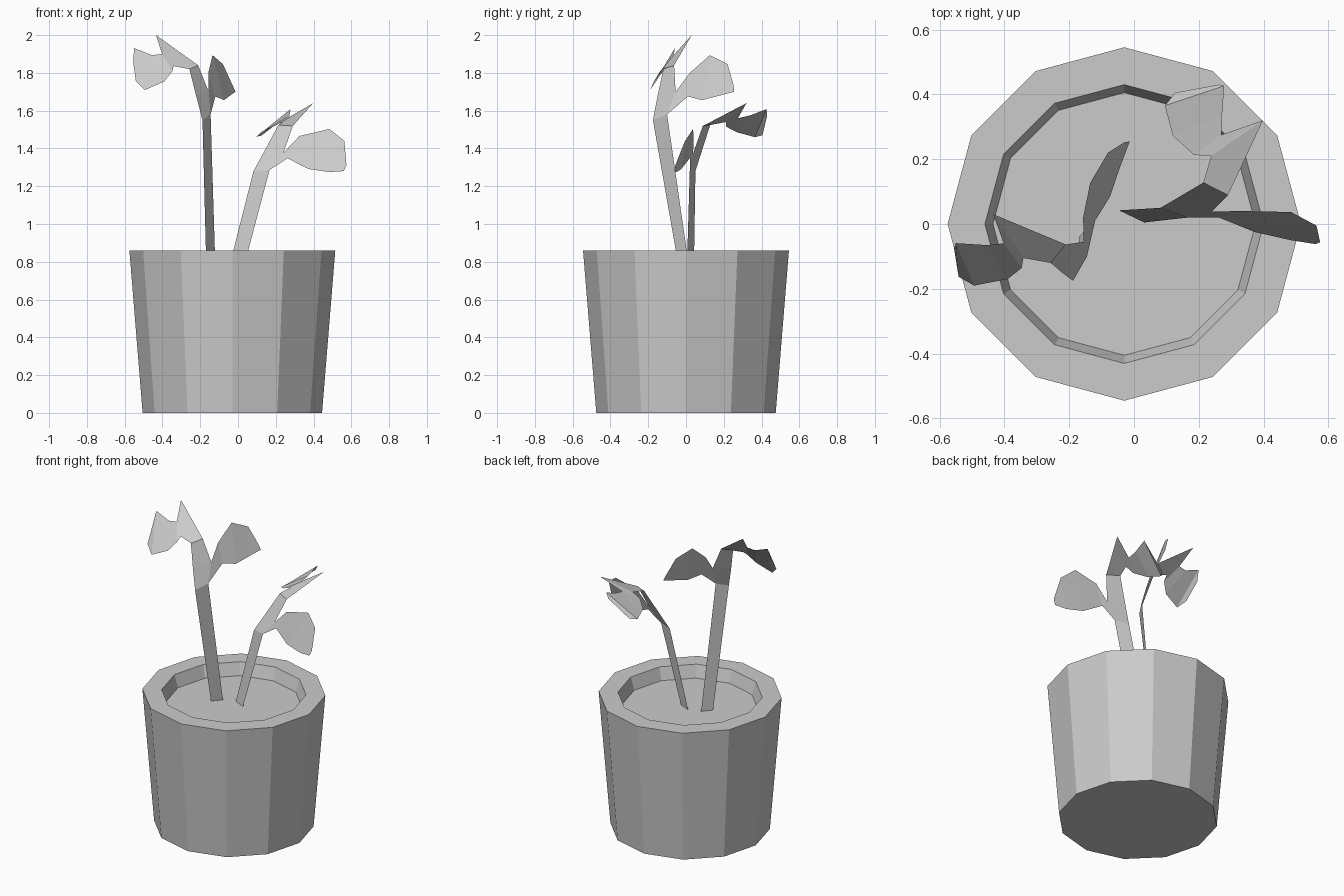
import bpy, bmesh
from math import sin, cos, pi

CX, SIDES = -0.03, 12


def make_object(name, bm):
    me = bpy.data.meshes.new(name)
    bm.to_mesh(me)
    bm.free()
    ob = bpy.data.objects.new(name, me)
    bpy.context.collection.objects.link(ob)
    return ob


def lathe(name, profile, cap_first):
    """Faceted revolve of (radius, z) points; optionally cap the first ring."""
    bm = bmesh.new()
    rings = [[bm.verts.new((CX + r * cos(2 * pi * i / SIDES), r * sin(2 * pi * i / SIDES), z))
              for i in range(SIDES)] for r, z in profile]
    for a, b in zip(rings, rings[1:]):
        for i in range(SIDES):
            j = (i + 1) % SIDES
            bm.faces.new((a[i], a[j], b[j], b[i]))
    if cap_first:
        bm.faces.new(rings[0][::-1])
    return make_object(name, bm)


def ribbon(name, left, right):
    """Thin sheet spanning two matching edges."""
    bm = bmesh.new()
    l = [bm.verts.new(p) for p in left]
    r = [bm.verts.new(p) for p in right]
    for i in range(len(l) - 1):
        bm.faces.new((l[i], r[i], r[i + 1], l[i + 1]))
    return make_object(name, bm)


# Pot with thick rim, and soil disc
lathe("pot", [(0.475, 0), (0.545, 0.86), (0.43, 0.86), (0.405, 0.78)], True)
bm = bmesh.new()
bm.faces.new([bm.verts.new((CX + 0.405 * cos(2 * pi * i / SIDES),
                            0.405 * sin(2 * pi * i / SIDES), 0.78)) for i in range(SIDES)])
make_object("soil", bm)

# Tall sprout
ribbon("tall_stem",
       [(-.168, -.04, .78), (-.188, -.175, 1.55), (-.222, -.15, 1.68), (-.257, -.12, 1.82)],
       [(-.12, .015, .78), (-.145, -.10, 1.58), (-.155, -.055, 1.70), (-.211, -.063, 1.84)])
ribbon("tall_side_leaf",
       [(-.155, -.055, 1.70), (-.157, .02, 1.80), (-.135, .127, 1.894), (-.08, .22, 1.847), (-.03, .252, 1.735)],
       [(-.145, -.10, 1.58), (-.12, .01, 1.675), (-.074, .085, 1.656), (-.045, .17, 1.678), (-.013, .255, 1.70)])
ribbon("tall_top_leaf",
       [(-.211, -.063, 1.84), (-.434, .03, 2.0), (-.402, -.06, 1.90),
        (-.455, -.065, 1.894), (-.55, -.059, 1.931), (-.555, -.077, 1.86)],
       [(-.257, -.12, 1.82), (-.341, -.105, 1.836), (-.347, -.136, 1.81),
        (-.39, -.17, 1.755), (-.493, -.19, 1.709), (-.541, -.163, 1.757)])

# Short sprout
ribbon("short_stem",
       [(-.045, .042, .78), (.082, .05, 1.28), (.142, .085, 1.39), (.214, .128, 1.524)],
       [(.033, .005, .78), (.167, .02, 1.286), (.24, .038, 1.376), (.29, .089, 1.519)])
ribbon("short_side_leaf",
       [(.24, .038, 1.376), (.325, .04, 1.466), (.484, .037, 1.503), (.563, -.005, 1.44), (.574, -.056, 1.312)],
       [(.167, .02, 1.286), (.262, .02, 1.348), (.373, -.025, 1.291), (.484, -.05, 1.275), (.56, -.062, 1.28)])
ribbon("short_top_leaf",
       [(.29, .089, 1.519), (.398, .32, 1.64), (.27, .275, 1.56),
        (.272, .34, 1.575), (.278, .426, 1.608), (.262, .43, 1.575)],
       [(.214, .128, 1.524), (.238, .21, 1.54), (.185, .213, 1.515),
        (.12, .272, 1.485), (.095, .365, 1.46), (.127, .405, 1.47)])
